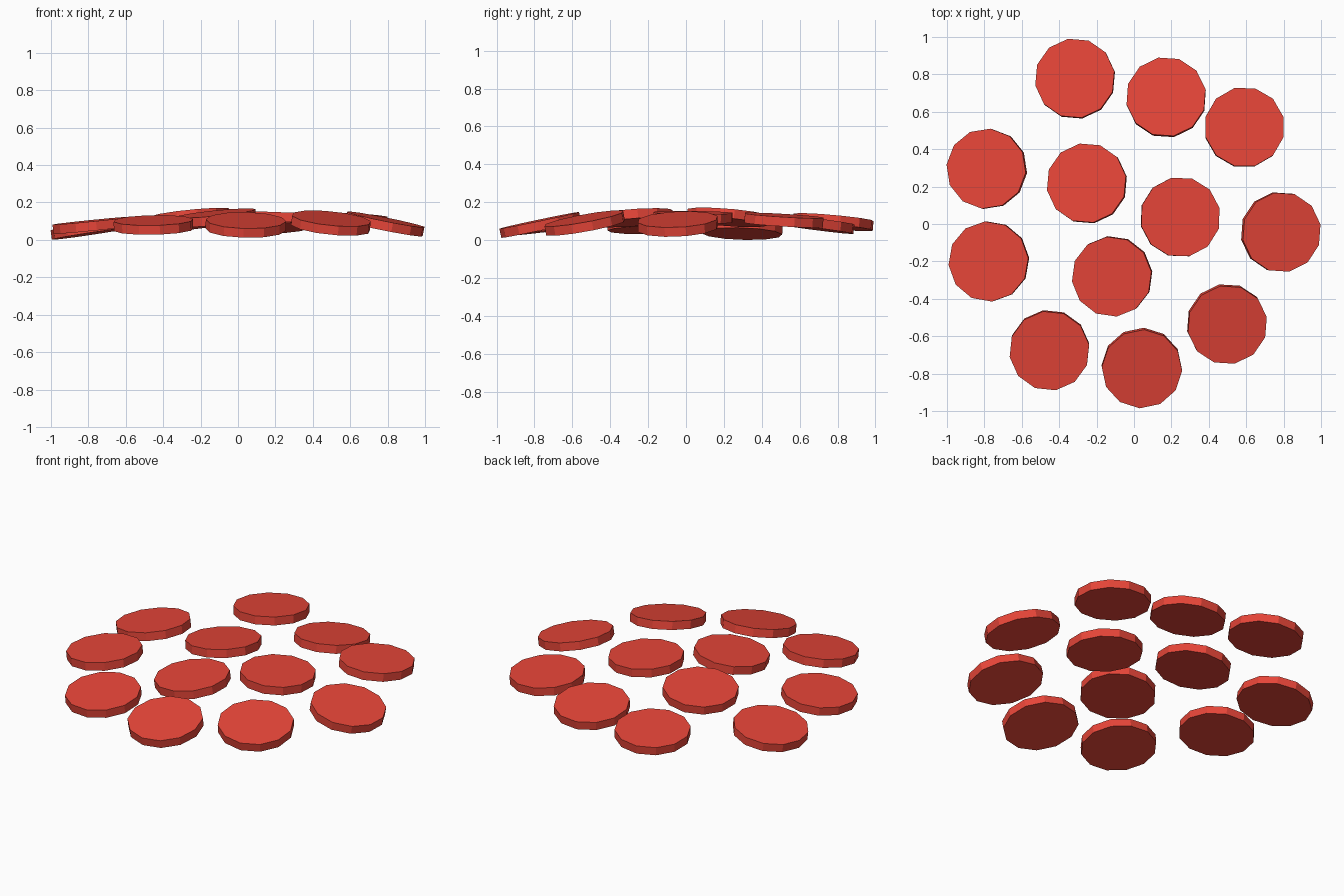
import bpy
from math import radians
from mathutils import Matrix, Vector, Quaternion

RADIUS, THICK = 0.215, 0.05

red = bpy.data.materials.new("red")
red.diffuse_color = (0.8, 0.06, 0.04, 1)

# x, y, z of the middle, slope along x, slope along y, spin in degrees
slices = [
    (-0.315, 0.777, 0.095, 0.06, -0.09, -5),
    (0.172, 0.677, 0.085, 0.03, -0.13, -4),
    (0.59, 0.517, 0.105, -0.04, -0.06, 0),
    (-0.787, 0.295, 0.058, 0.15, -0.03, 9),
    (-0.252, 0.217, 0.12, 0.10, -0.08, -5),
    (0.247, 0.037, 0.12, -0.04, -0.01, -2),
    (0.785, -0.043, 0.085, -0.20, 0.05, -4),
    (-0.776, -0.20, 0.078, 0.10, 0.02, -10),
    (-0.117, -0.28, 0.118, 0.10, 0.07, -8),
    (0.497, -0.535, 0.09, -0.10, 0.18, -4),
    (-0.452, -0.675, 0.08, 0.02, 0.13, -6),
    (0.042, -0.77, 0.08, -0.02, 0.21, 12),
]

# Twelve-sided slices scattered over a low dome
for i, (x, y, z, sx, sy, spin) in enumerate(slices, 1):
    bpy.ops.mesh.primitive_cylinder_add(vertices=12, radius=RADIUS, depth=THICK)
    ob = bpy.context.object
    ob.name = f"round_slice_{i:02d}"
    up = Vector((-sx, -sy, 1)).normalized()
    tilt = Vector((0, 0, 1)).rotation_difference(up)
    turn = Quaternion((0, 0, 1), radians(15 + spin))
    ob.matrix_world = Matrix.Translation((x, y, z)) @ (tilt @ turn).to_matrix().to_4x4()
    ob.data.materials.append(red)
